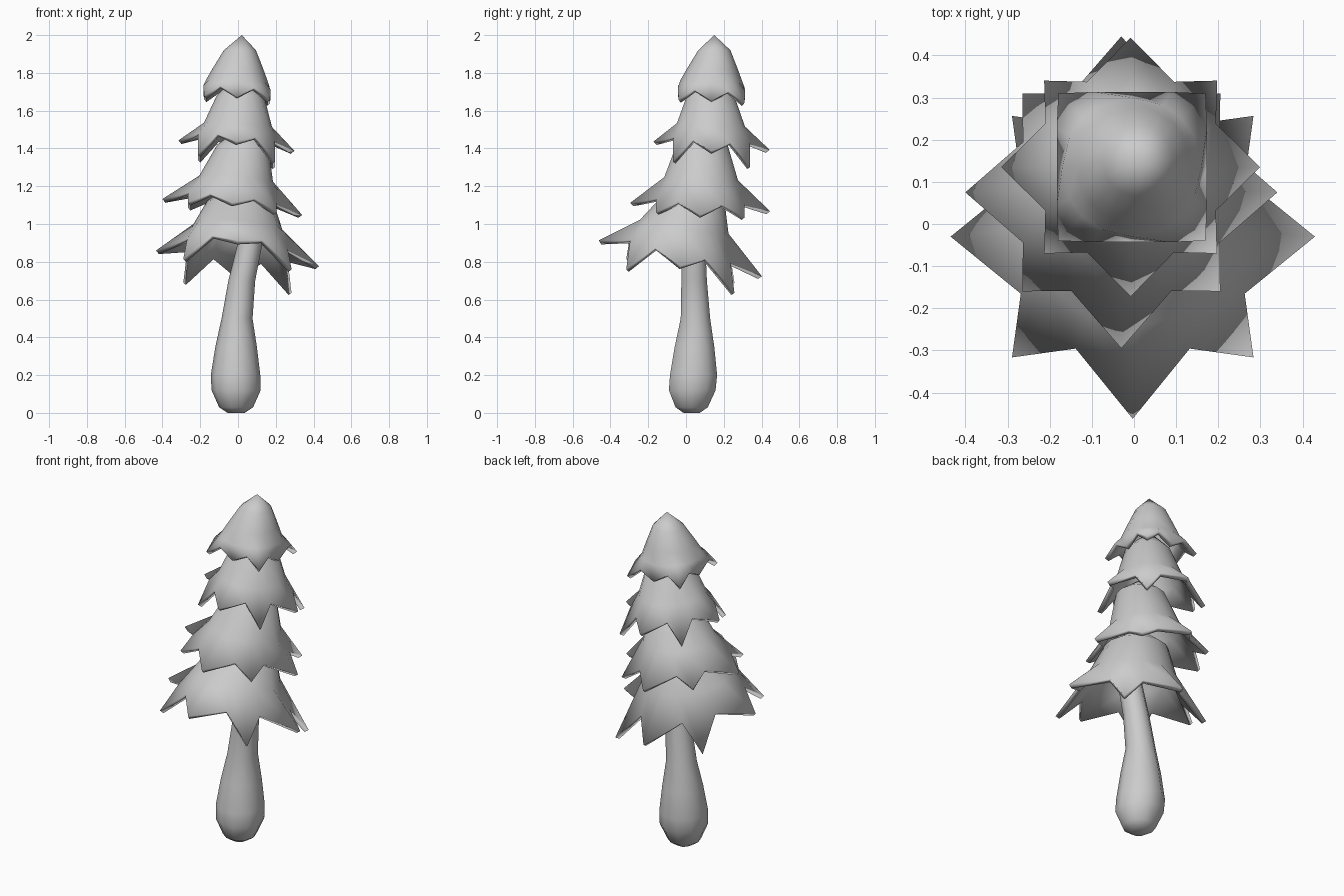
import bpy, bmesh
from math import sin, cos, radians

if "Cube" in bpy.data.objects:
    bpy.data.objects.remove(bpy.data.objects["Cube"])


def loft(name, apex, rings, cap=False, thickness=0.0):
    """Skin rings of points from the apex downwards."""
    bm = bmesh.new()
    top = bm.verts.new(apex)
    loops = [[bm.verts.new(p) for p in ring] for ring in rings]
    n = len(loops[0])
    for i in range(n):
        j = (i + 1) % n
        bm.faces.new((top, loops[0][i], loops[0][j]))
        for a, b in zip(loops, loops[1:]):
            bm.faces.new((a[i], b[i], b[j], a[j]))
    if cap:
        bm.faces.new(loops[-1][::-1])
    me = bpy.data.meshes.new(name)
    bm.to_mesh(me)
    bm.free()
    ob = bpy.data.objects.new(name, me)
    bpy.context.collection.objects.link(ob)
    if thickness:
        mod = ob.modifiers.new("thickness", 'SOLIDIFY')
        mod.thickness = thickness
        mod.offset = -1
    bpy.ops.object.select_all(action='DESELECT')
    ob.select_set(True)
    bpy.context.view_layer.objects.active = ob
    bpy.ops.object.shade_smooth_by_angle(angle=radians(45))
    return ob


# Each star-shaped tier has tips at the sides and corners, valleys between
KINDS, ANGLES = [], []
for quarter in range(4):
    for kind, a in ((0, 0), (1, 27), (2, 45), (1, 63)):
        KINDS.append(kind)
        ANGLES.append(radians(quarter * 90 + a))


def tier(name, apex, upper, centre, hem, slope):
    """upper: (x, y, z, radius, tilt); hem: (radius, z) for side tip, valley, corner."""
    rings = []
    for x, y, z, r, tilt in upper:
        rings.append([(x + r * cos(a), y + r * sin(a),
                       z + tilt * r * (slope[0] * cos(a) + slope[1] * sin(a)))
                      for a in ANGLES])
    ring = []
    for kind, a in zip(KINDS, ANGLES):
        r, z = hem[kind]
        dx, dy = r * cos(a), r * sin(a)
        ring.append((centre[0] + dx, centre[1] + dy,
                     z + slope[0] * dx + slope[1] * dy))
    rings.append(ring)
    loft(name, apex, rings, thickness=0.025)


# Foliage, from the crown down
tier("foliage_crown", (0.02, 0.15, 2.0),
     [(0.01, 0.15, 1.92, 0.085, 0), (0.0, 0.14, 1.82, 0.135, 0.3),
      (-0.005, 0.135, 1.755, 0.165, 0.7)],
     (-0.005, 0.135), [(0.178, 1.665), (0.2, 1.718), (0.247, 1.66)], (-0.06, -0.05))
tier("foliage_upper", (0.01, 0.14, 1.80),
     [(0.012, 0.13, 1.68, 0.125, 0), (0.0, 0.132, 1.525, 0.18, 0.7)],
     (-0.008, 0.135), [(0.307, 1.415), (0.227, 1.455), (0.29, 1.335)], (-0.09, -0.07))
tier("foliage_middle", (0.03, 0.09, 1.52),
     [(0.025, 0.085, 1.42, 0.135, 0), (-0.01, 0.08, 1.24, 0.195, 0.7)],
     (-0.03, 0.075), [(0.37, 1.09), (0.262, 1.135), (0.332, 1.075)], (-0.115, -0.06))
tier("foliage_lower", (0.02, 0.05, 1.24),
     [(0.012, 0.03, 1.12, 0.175, 0.2), (0.0, -0.01, 0.985, 0.235, 0.7)],
     (-0.003, -0.03), [(0.432, 0.818), (0.298, 0.87), (0.405, 0.725)], (-0.095, -0.22))

# Bent trunk with a swollen foot: x, y, z, radius
TRUNK = [(0.07, 0.04, 1.05, 0.06), (0.06, 0.04, 0.88, 0.066), (0.02, 0.043, 0.70, 0.071),
         (-0.005, 0.05, 0.50, 0.082), (-0.01, 0.045, 0.35, 0.11), (-0.013, 0.04, 0.20, 0.131),
         (-0.01, 0.033, 0.12, 0.13), (-0.01, 0.03, 0.03, 0.09), (-0.01, 0.03, 0.0, 0.045)]
loft("trunk", (0.075, 0.04, 1.08),
     [[(x + r * cos(radians(36 * k)), y + r * sin(radians(36 * k)), z) for k in range(10)]
      for x, y, z, r in TRUNK], cap=True)
